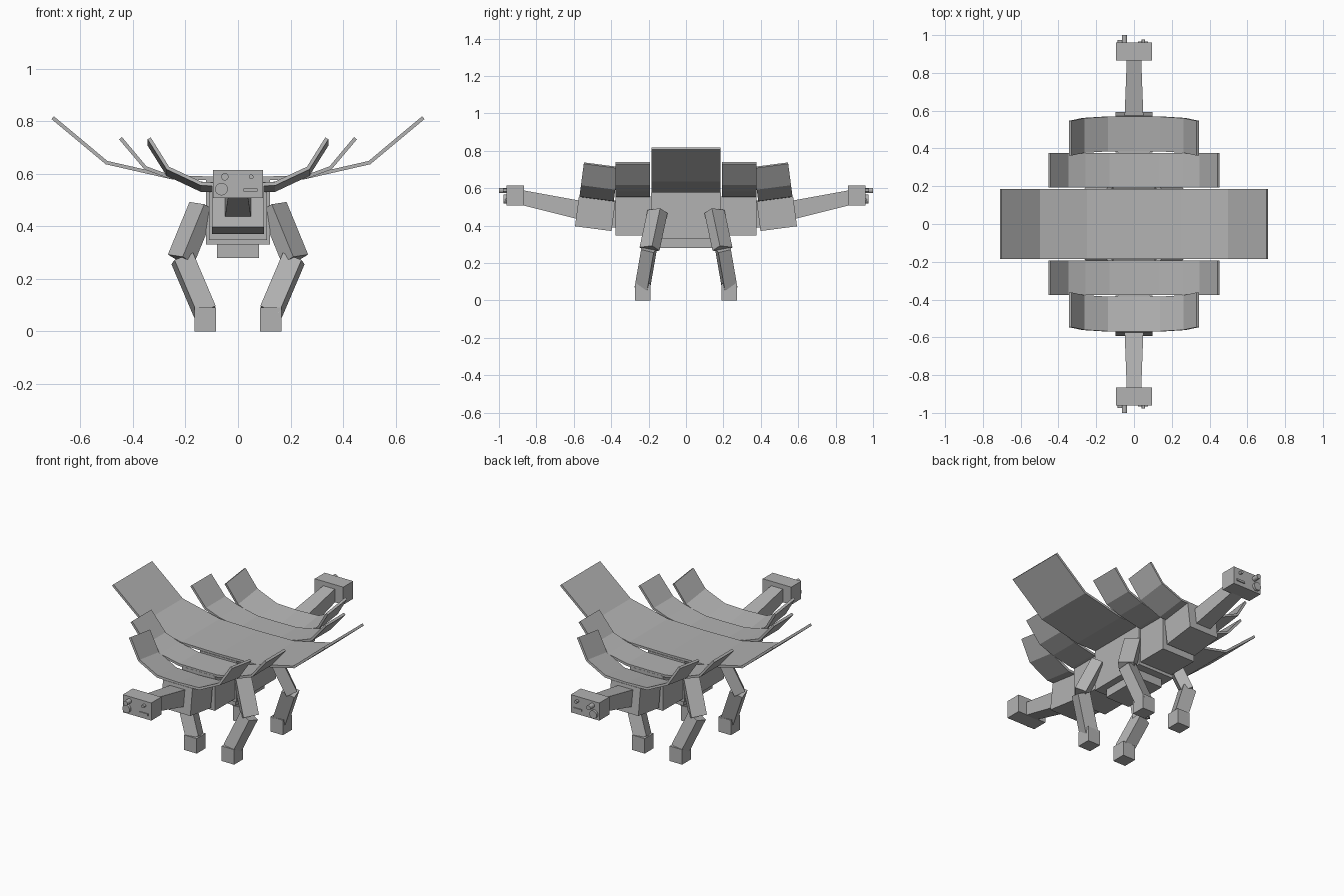
import bpy, bmesh, math
from mathutils import Vector, Matrix

if "Cube" in bpy.data.objects:
    bpy.data.objects.remove(bpy.data.objects["Cube"])

gray = bpy.data.materials.new("plain gray")
gray.diffuse_color = (0.45, 0.45, 0.45, 1)
gray.use_nodes = True
gray.node_tree.nodes["Principled BSDF"].inputs["Base Color"].default_value = gray.diffuse_color


def finish(name, bm, mirror=(False, False), thick=0.0):
    """Turn a bmesh into a named object, optionally thickened and mirrored."""
    bmesh.ops.recalc_face_normals(bm, faces=bm.faces)
    me = bpy.data.meshes.new(name)
    bm.to_mesh(me)
    bm.free()
    me.materials.append(gray)
    ob = bpy.data.objects.new(name, me)
    bpy.context.collection.objects.link(ob)
    if thick:
        mod = ob.modifiers.new("thickness", 'SOLIDIFY')
        mod.thickness, mod.offset = thick, 0
    if any(mirror):
        mod = ob.modifiers.new("mirror", 'MIRROR')
        mod.use_axis = (mirror[0], mirror[1], False)
        mod.use_mirror_merge = False
    return ob


def box(name, x, y, z, mirror=(False, False), tilt=None):
    """Box from ranges."""
    bm = bmesh.new()
    size = Matrix.Diagonal((x[1] - x[0], y[1] - y[0], z[1] - z[0], 1))
    mid = Matrix.Translation(((x[0] + x[1]) / 2, (y[0] + y[1]) / 2, (z[0] + z[1]) / 2))
    bmesh.ops.create_cube(bm, size=1, matrix=mid @ size)
    if tilt:
        bm.transform(tilt)
    return finish(name, bm, mirror)


def wing(name, half, y0, y1, mirror=(False, False), tilt=None):
    """Folded plate: half profile in x, z mirrored over the spine."""
    prof = [(-x, z) for x, z in reversed(half)] + half[1:]
    bm = bmesh.new()
    rows = [[bm.verts.new((x, y, z)) for y in (y0, y1)] for x, z in prof]
    for a, b in zip(rows, rows[1:]):
        bm.faces.new((a[0], b[0], b[1], a[1]))
    if tilt:
        bm.transform(tilt)
    return finish(name, bm, mirror, 0.014)


def loft(name, rings, mirror):
    """Closed tube through four-point rings."""
    bm = bmesh.new()
    a, b = [[bm.verts.new(p) for p in r] for r in rings]
    for i in range(4):
        j = (i + 1) % 4
        bm.faces.new((a[i], a[j], b[j], b[i]))
    bm.faces.new(a)
    bm.faces.new(b)
    return finish(name, bm, mirror)


def limb(name, p, q, w, d, turn):
    """Straight square-section limb, turned about the vertical, in all four corners."""
    p, q = Vector(p), Vector(q)
    ax = (q - p).normalized()
    u = Vector((math.cos(turn), -math.sin(turn), 0))
    u = (u - ax * u.dot(ax)).normalized()
    v = ax.cross(u)
    ring = [u * d / 2 * a + v * w / 2 * b for a, b in ((-1, -1), (1, -1), (1, 1), (-1, 1))]
    return loft(name, [[p + r for r in ring], [q + r for r in ring]], (True, True))


def lens(name, x, z, r, y_tip):
    """Short cylinder on the head's face."""
    bm = bmesh.new()
    m = Matrix.Translation((x, (y_tip - 0.94) / 2, z)) @ Matrix.Rotation(math.pi / 2, 4, 'X')
    bmesh.ops.create_cone(bm, cap_ends=True, segments=16, radius1=r, radius2=r,
                          depth=-0.94 - y_tip, matrix=m)
    return finish(name, bm, (False, True))


BOTH = (False, True)
pivot = Matrix.Translation((0, -0.485, 0.47))
tilt = pivot @ Matrix.Rotation(math.radians(-7.5), 4, 'X') @ pivot.inverted()

# body segments
box("middle_body", (-0.122, 0.122), (-0.187, 0.187), (0.33, 0.576))
box("belly_plate", (-0.08, 0.08), (-0.14, 0.14), (0.28, 0.335))
box("inner_segment", (-0.11, 0.11), (-0.377, -0.18), (0.348, 0.556), BOTH)
box("outer_segment", (-0.098, 0.098), (-0.583, -0.386), (0.383, 0.542), BOTH, tilt)
box("segment_joint", (-0.085, 0.085), (-0.42, -0.34), (0.39, 0.535), BOTH)

# folded wing panels
wing("middle_wing", [(0, 0.581), (0.25, 0.585), (0.5, 0.642), (0.705, 0.813)], -0.184, 0.184)
wing("inner_wing", [(0, 0.56), (0.13, 0.561), (0.26, 0.588), (0.352, 0.622), (0.447, 0.735)],
     -0.376, -0.192, BOTH)
wing("outer_wing", [(0, 0.545), (0.14, 0.55), (0.267, 0.61), (0.338, 0.724)],
     -0.58, -0.395, BOTH, tilt)

# tapered necks
loft("neck", [[(-0.05, -0.56, 0.43), (0.05, -0.56, 0.43), (0.05, -0.56, 0.532), (-0.05, -0.56, 0.532)],
              [(-0.038, -0.88, 0.51), (0.038, -0.88, 0.51), (0.038, -0.88, 0.59), (-0.038, -0.88, 0.59)]],
     BOTH)

# heads with lenses and slot plate
box("head", (-0.095, 0.095), (-0.96, -0.865), (0.508, 0.614), BOTH)
lens("long_lens", -0.05, 0.588, 0.014, -1.0)
lens("wide_lens", -0.063, 0.541, 0.024, -0.975)
lens("small_lens", 0.05, 0.588, 0.009, -0.978)
box("slot_plate", (0.02, 0.075), (-0.966, -0.955), (0.532, 0.544), BOTH)

# legs
limb("upper_leg", (0.135, -0.152, 0.475), (0.217, -0.195, 0.275), 0.088, 0.064, math.radians(40))
limb("lower_leg", (0.212, -0.197, 0.277), (0.126, -0.232, 0.075), 0.07, 0.078, math.radians(10))
box("foot", (0.083, 0.166), (-0.274, -0.19), (0, 0.09), (True, True))
